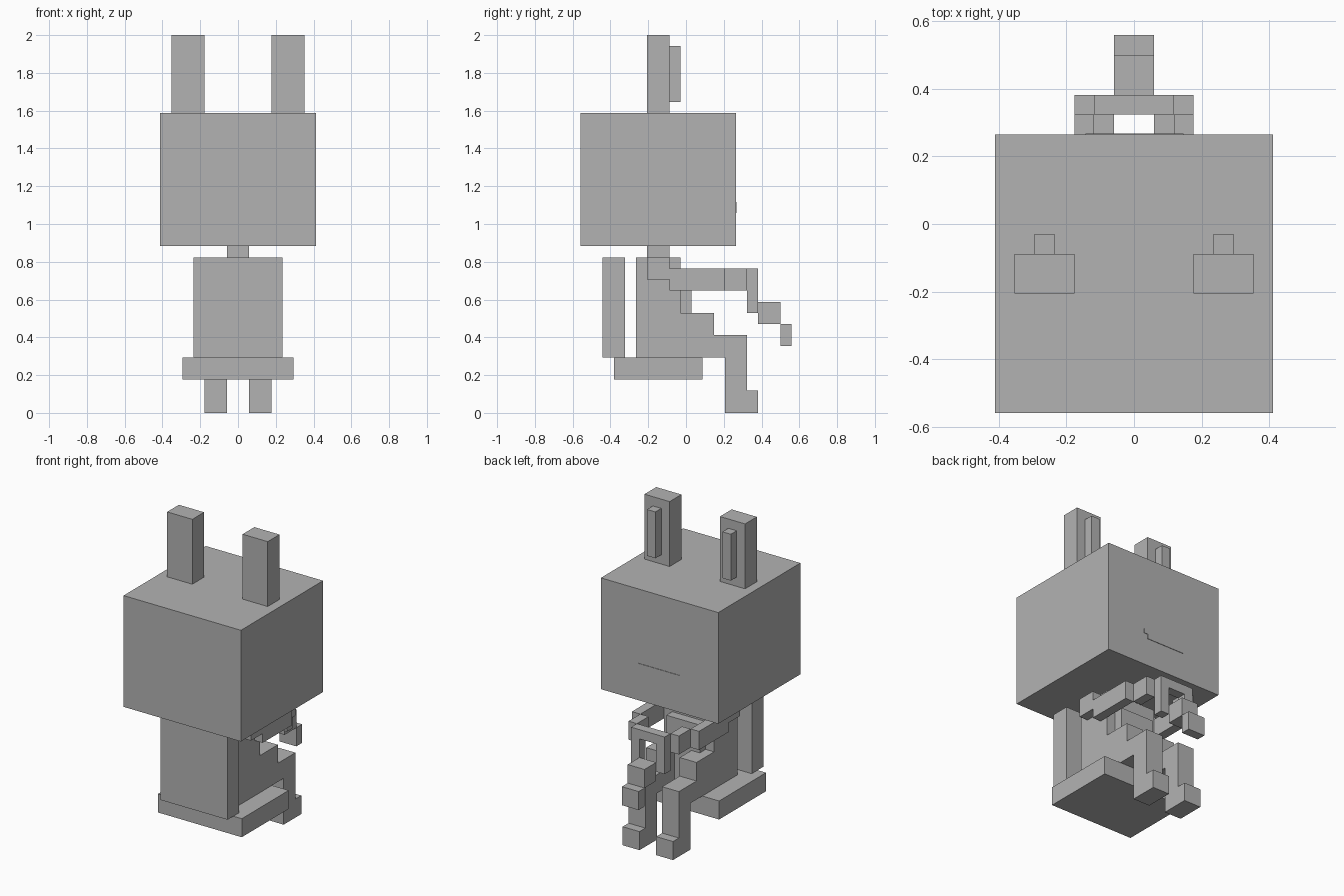
import bpy
import bmesh

if "Cube" in bpy.data.objects:
    bpy.data.objects.remove(bpy.data.objects["Cube"])

V = 1 / 17          # edge length of one voxel
Y0 = -9.5           # voxel row 0 in y

grey = bpy.data.materials.new("plain_grey")
grey.diffuse_color = (0.45, 0.45, 0.45, 1)
grey.use_nodes = True
grey.node_tree.nodes["Principled BSDF"].inputs["Base Color"].default_value = grey.diffuse_color


def add_box(bm, x0, x1, y0, y1, z0, z1):
    """Add a box given in voxel units (y counted from the front)."""
    geo = bmesh.ops.create_cube(bm, size=1)
    for v in geo["verts"]:
        v.co.x = (x1 if v.co.x > 0 else x0) * V
        v.co.y = ((y1 if v.co.y > 0 else y0) + Y0) * V
        v.co.z = (z1 if v.co.z > 0 else z0) * V


def profile(bm, x0, x1, points):
    """Extrude a side profile of (y, z) voxel points from x0 to x1."""
    face = bm.faces.new([bm.verts.new((x0 * V, (y + Y0) * V, z * V)) for y, z in points])
    ext = bmesh.ops.extrude_face_region(bm, geom=[face])
    verts = [g for g in ext["geom"] if isinstance(g, bmesh.types.BMVert)]
    bmesh.ops.translate(bm, verts=verts, vec=((x1 - x0) * V, 0, 0))


def finish(name, bm, mirror=False):
    bmesh.ops.recalc_face_normals(bm, faces=bm.faces)
    mesh = bpy.data.meshes.new(name)
    bm.to_mesh(mesh)
    bm.free()
    mesh.materials.append(grey)
    obj = bpy.data.objects.new(name, mesh)
    bpy.context.collection.objects.link(obj)
    if mirror:
        mod = obj.modifiers.new("Mirror", "MIRROR")
        mod.use_mirror_merge = False


def part(name, *boxes, mirror=False):
    bm = bmesh.new()
    for b in boxes:
        add_box(bm, *b)
    finish(name, bm, mirror)


# Head, neck and ears
part("head", (-7, 7, 0, 14, 15, 27))
part("neck", (-1, 1, 6, 8, 14, 15))
part("ears", (3, 6, 6, 8, 27, 34), mirror=True)
part("inner_ears", (4, 5, 8, 9, 28, 33), mirror=True)

# Mouth: thin plate with a small step at one end
part("mouth", (-2.45, 2.05, 14, 14.05, 18, 19), (2.05, 2.5, 14, 14.05, 18.5, 19))

# Chair
part("seat", (-5, 5, 3, 11, 3, 5))
part("backrest", (-4, 4, 2, 4, 5, 14))

# Body
part("torso", (-3, 3, 5, 9, 5, 14))
part("belly", (-2, 2, 9, 10, 5, 12))

# Bent legs with feet, as one stepped side profile
bm = bmesh.new()
profile(bm, 1, 3, [(9, 5), (13, 5), (13, 0), (16, 0), (16, 2), (15, 2),
                   (15, 7), (12, 7), (12, 9), (9, 9)])
finish("legs", bm, mirror=True)

# Arms: shoulder and forearm profile, then hands set inwards
bm = bmesh.new()
profile(bm, 3, 4, [(6, 12), (8, 12), (8, 11), (13, 11), (13, 13),
                   (8, 13), (8, 14), (6, 14)])
finish("arms", bm, mirror=True)
part("hands", (2, 3, 13, 15, 11, 13), mirror=True)

# Held frame with two grips
part("frame_bar", (-2, 2, 15, 16, 12, 13))
part("frame_grips", (1, 2, 15, 16, 9, 12), mirror=True)

# Stepped blocks hanging in front of the frame
part("upper_block", (-1, 1, 16, 18, 8, 10))
part("lower_block", (-1, 1, 18, 19, 6, 8))
